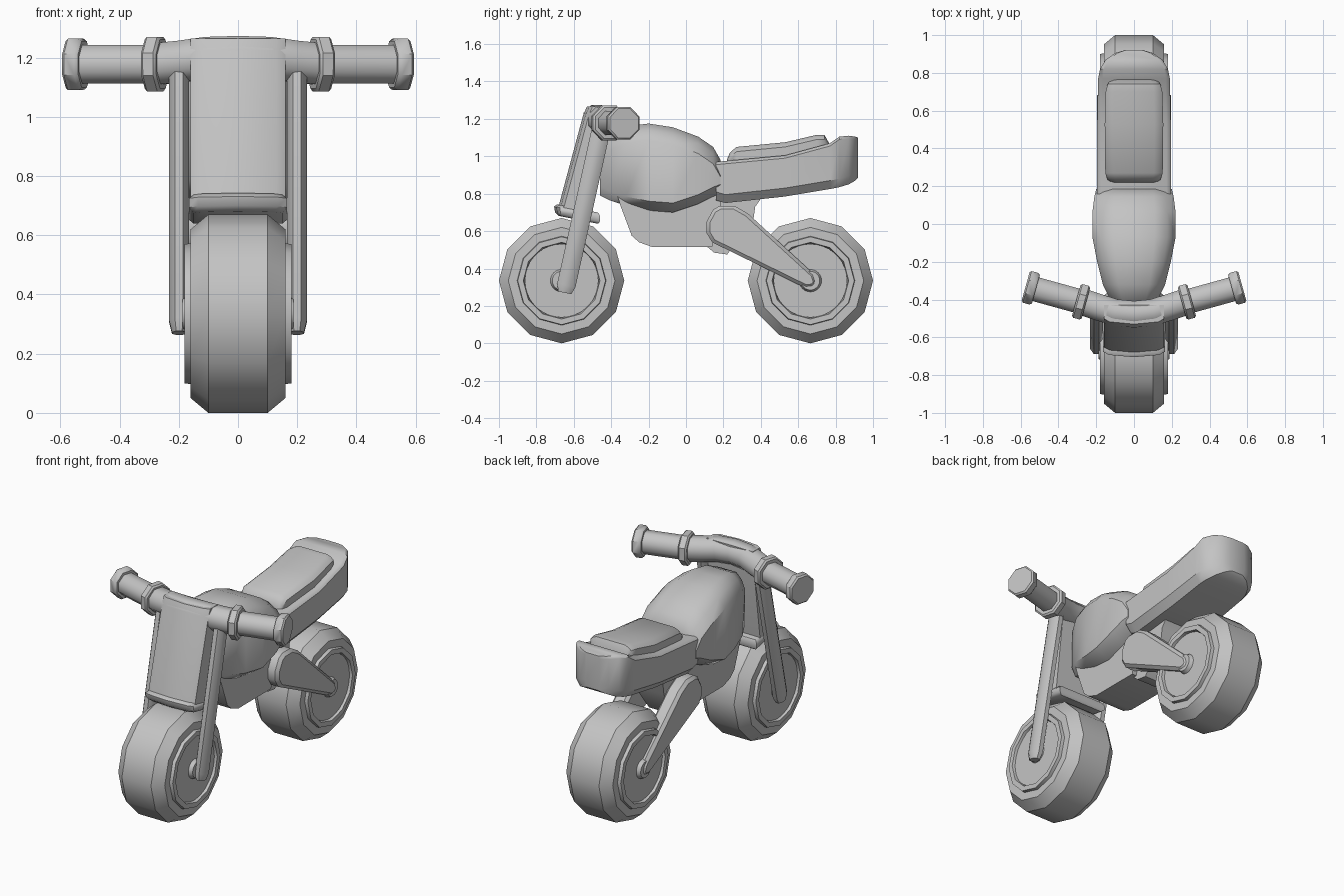
import bpy, bmesh
from math import sin, cos, pi, radians
from mathutils import Vector

if "Cube" in bpy.data.objects:
    bpy.data.objects.remove(bpy.data.objects["Cube"])

grey = bpy.data.materials.new("plain grey")
grey.use_nodes = True
grey.diffuse_color = (0.55, 0.55, 0.55, 1)
grey.node_tree.nodes["Principled BSDF"].inputs["Base Color"].default_value = grey.diffuse_color


def finish(name, bm, angle=35, mirror=False, bevel=0):
    bmesh.ops.recalc_face_normals(bm, faces=bm.faces)
    mesh = bpy.data.meshes.new(name)
    bm.to_mesh(mesh)
    bm.free()
    mesh.materials.append(grey)
    mesh.shade_smooth()
    mesh.set_sharp_from_angle(angle=radians(angle))
    obj = bpy.data.objects.new(name, mesh)
    bpy.context.collection.objects.link(obj)
    if bevel:
        mod = obj.modifiers.new("soft edge", "BEVEL")
        mod.width, mod.segments = bevel, 1
        mod.limit_method = "ANGLE"
        mod.angle_limit = radians(50)
    if mirror:
        obj.modifiers.new("other side", "MIRROR")
    return obj


def loft(rings, cap_start=True, cap_end=True):
    """Skin a list of equal-length point rings."""
    bm = bmesh.new()
    rows = [[bm.verts.new(p) for p in ring] for ring in rings]
    n = len(rows[0])
    for a, b in zip(rows, rows[1:]):
        for i in range(n):
            j = (i + 1) % n
            bm.faces.new((a[i], a[j], b[j], b[i]))
    if cap_start:
        bm.faces.new(rows[0])
    if cap_end:
        bm.faces.new(rows[-1])
    return bm


def tube(name, path, radii, sides=8, flat=1.0, mirror=False, angle=50):
    """Sweep a polygon along a path; flat squeezes it sideways."""
    path = [Vector(p) for p in path]
    rings = []
    for i, p in enumerate(path):
        t = (path[min(i + 1, len(path) - 1)] - path[max(i - 1, 0)]).normalized()
        side = t.cross(Vector((0, 0, 1)) if abs(t.x) > 0.5 else Vector((0, 1, 0))).normalized()
        up = side.cross(t)
        turn = [2 * pi * (k + 0.5) / sides for k in range(sides)]
        rings.append([p + radii[i] * (side * cos(a) * flat + up * sin(a)) for a in turn])
    return finish(name, loft(rings), angle, mirror)


def plate(name, outline, x0, x1, bevel=0, mirror=False):
    """Extrude a side outline (y, z) across x."""
    return finish(name, loft([[(x, y, z) for y, z in outline] for x in (x0, x1)]),
                  35, mirror, bevel)


def body(name, sections, lower, upper, angle=35):
    """Loft chamfered box sections (y, half width, bottom, top) along y.
    lower and upper are (inset, height) of the chamfers."""
    rings = []
    for y, w, zb, zt in sections:
        k = w * lower[0], w * upper[0]
        half = [(w - k[0], zb), (w, zb + lower[1]), (w, zt - upper[1]),
                (w - k[1] * 0.4, zt - upper[1] * 0.4), (w - k[1], zt)]
        rings.append([(x, y, z) for x, z in half] + [(-x, y, z) for x, z in reversed(half)])
    return finish(name, loft(rings), angle)


def ring_x(x, radius, n):
    """Ring about the x axis; radius may depend on the angle."""
    out = []
    for i in range(n):
        a = 2 * pi * i / n
        r = radius(a) if callable(radius) else radius
        out.append((x, r * cos(a), r * sin(a)))
    return out


# Wheels: tyre with raised rim, spoked disc and hub
def chord(a):
    delta = (a - pi / 2 + pi / 3) % (2 * pi / 3) - pi / 3
    return 0.087 / cos(delta)


def wheel(label, y):
    half = [(0.13, 0.195), (0.18, 0.205), (0.18, 0.235), (0.16, 0.238), (0.16, 0.285), (0.10, 0.335)]
    profile = half + [(-x, r) for x, r in reversed(half)]
    tyre = finish(label + "_tyre", loft([ring_x(x, r, 12) for x, r in profile]))

    n = 24
    bm = loft([ring_x(0.10, 0.197, n), ring_x(0.165, 0.197, n), ring_x(0.165, 0.175, n),
               ring_x(0.165, chord, n), ring_x(0.165, 0.06, n), ring_x(0.188, 0.05, n)])
    bm.faces.ensure_lookup_table()
    holes = []
    for i in range(n):
        delta = ((i + 0.5) * 15 - 90 + 60) % 120 - 60
        if abs(delta) < 45:
            holes.append(bm.faces[2 * n + i])
    new = bmesh.ops.extrude_face_region(bm, geom=holes)["geom"]
    bmesh.ops.translate(bm, vec=(-0.03, 0, 0),
                        verts=[g for g in new if isinstance(g, bmesh.types.BMVert)])
    disc = finish(label + "_spoked_disc", bm, 35, mirror=True)
    for obj in (tyre, disc):
        obj.location = (0, y, 0.335)


wheel("front", -0.665)
wheel("rear", 0.665)

# Fuel tank
body("fuel_tank", [
    (-0.46, 0.08, 0.79, 1.02), (-0.41, 0.12, 0.765, 1.12), (-0.32, 0.165, 0.735, 1.16),
    (-0.2, 0.195, 0.71, 1.175), (-0.07, 0.22, 0.70, 1.155), (0.065, 0.22, 0.745, 1.105),
    (0.145, 0.21, 0.785, 1.05), (0.185, 0.2, 0.80, 0.98)], (0.35, 0.05), (0.5, 0.09), 40)

# Tail body with its raised rear lip
body("tail_body", [
    (0.16, 0.195, 0.765, 0.97), (0.21, 0.195, 0.75, 0.975), (0.53, 0.195, 0.785, 1.005),
    (0.77, 0.19, 0.825, 1.07), (0.82, 0.18, 0.835, 1.105), (0.87, 0.15, 0.85, 1.11),
    (0.905, 0.1, 0.87, 1.105), (0.92, 0.05, 0.885, 1.10)], (0.2, 0.045), (0.12, 0.015))

# Seat pad
body("seat", [
    (0.22, 0.12, 0.96, 0.985), (0.235, 0.14, 0.96, 1.02), (0.27, 0.152, 0.96, 1.05),
    (0.53, 0.155, 0.98, 1.075), (0.70, 0.15, 1.02, 1.115), (0.74, 0.14, 1.03, 1.115),
    (0.765, 0.12, 1.04, 1.07)], (0.05, 0.005), (0.3, 0.025), 40)

# Engine block and the frame joining it to the rear arms
plate("engine_block", [(-0.37, 0.80), (-0.35, 0.735), (-0.29, 0.575), (-0.25, 0.54),
                       (-0.18, 0.515), (0.14, 0.515), (0.2, 0.82)], -0.13, 0.13)
plate("centre_frame", [(-0.15, 0.74), (0.15, 0.485), (0.22, 0.475), (0.36, 0.66),
                       (0.37, 0.73), (0.42, 0.80), (0.1, 0.82)], -0.1, 0.1)

# Rear swing arms
plate("swing_arm", [(0.145, 0.715), (0.18, 0.735), (0.26, 0.735), (0.33, 0.695), (0.685, 0.37),
                    (0.70, 0.325), (0.68, 0.3), (0.64, 0.295), (0.14, 0.54), (0.11, 0.59),
                    (0.11, 0.65)], 0.1, 0.197, bevel=0.018, mirror=True)

# Front fork legs
tube("front_fork", [(0.199, -0.45, 1.16), (0.199, -0.64, 0.31), (0.199, -0.648, 0.27)],
     (0.054, 0.054, 0.038), flat=0.68, mirror=True)


# Sloping front panel and the lip below it
def sloped(name, levels, half_width, corner):
    rings = []
    for z, front, back, grow in levels:
        w = half_width + grow
        half = [(0, front), (w - corner, front + 0.012), (w, front + corner), (w, back)]
        rings.append([(x, y, z) for x, y in half] + [(-x, y, z) for x, y in reversed(half[1:])])
    return finish(name, loft(rings), 50)


sloped("front_panel", [(0.70, -0.69, -0.50, 0), (1.22, -0.55, -0.43, 0), (1.265, -0.53, -0.43, 0)],
       0.16, 0.03)
lip = sloped("front_lip", [(0.65, -0.68, -0.47, -0.015), (0.665, -0.70, -0.46, 0),
                           (0.695, -0.705, -0.46, 0), (0.71, -0.69, -0.47, -0.015)], 0.165, 0.03)
for v in lip.data.vertices:
    v.co.z -= (v.co.y + 0.7) * 0.2 - 0.035

# Handlebar: curved middle, grips, collars and end caps
bar = [(0, -0.478, 1.203), (0.1, -0.468, 1.2), (0.19, -0.44, 1.187), (0.28, -0.41, 1.178)]
tube("handlebar", [(-x, y, z) for x, y, z in reversed(bar[1:])] + bar, [0.076] * 7)
inner, outer = Vector((0.28, -0.412, 1.178)), Vector((0.565, -0.333, 1.177))


def along(t):
    return inner.lerp(outer, t)


tube("grip", [along(0), along(0.95)], (0.07, 0.07), mirror=True)
tube("grip_collar", [along(-0.09), along(-0.06), along(0.06), along(0.09)],
     (0.09, 0.1, 0.1, 0.09), mirror=True, angle=40)
tube("grip_end", [along(0.84), along(0.88), along(1.0), along(1.03)],
     (0.085, 0.094, 0.094, 0.085), mirror=True, angle=40)
